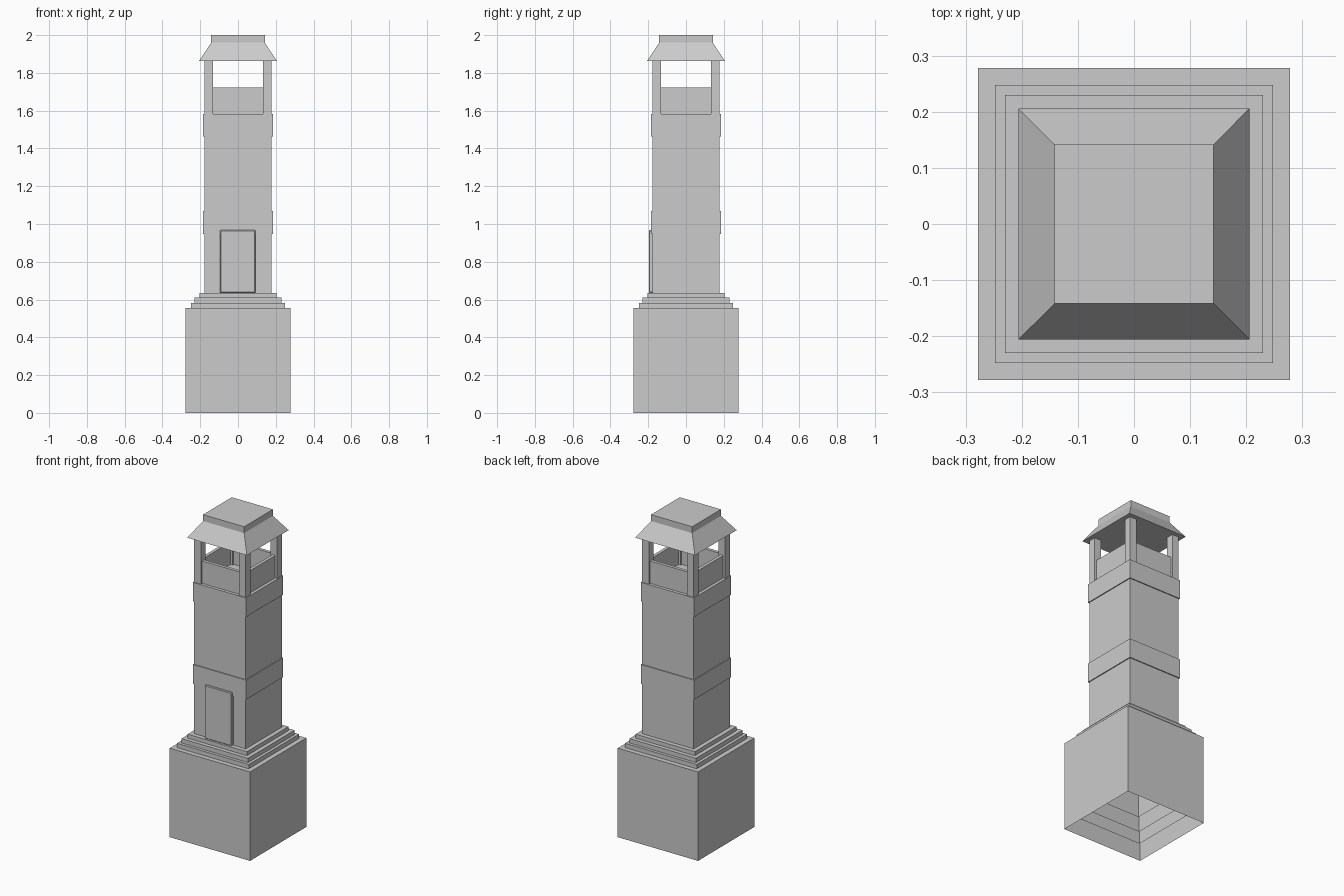
import bpy, bmesh

if "Cube" in bpy.data.objects:
    bpy.data.objects.remove(bpy.data.objects["Cube"])


def rings(name, levels, bottom=True, top=True):
    """Square tower section lofted through (half width, z) levels."""
    bm = bmesh.new()
    loops = [[bm.verts.new((sx * h, sy * h, z))
              for sx, sy in ((-1, -1), (1, -1), (1, 1), (-1, 1))]
             for h, z in levels]
    for a, b in zip(loops, loops[1:]):
        for i in range(4):
            j = (i + 1) % 4
            bm.faces.new((a[i], a[j], b[j], b[i]))
    if bottom:
        bm.faces.new(loops[0][::-1])
    if top:
        bm.faces.new(loops[-1])
    return finish(name, bm)


def box(name, lo, hi):
    """Box between two opposite corners."""
    bm = bmesh.new()
    bmesh.ops.create_cube(bm, size=1)
    for v in bm.verts:
        v.co = [(a + b) / 2 + c * (b - a) for a, b, c in zip(lo, hi, v.co)]
    return finish(name, bm)


def finish(name, bm):
    mesh = bpy.data.meshes.new(name)
    bm.to_mesh(mesh)
    bm.free()
    ob = bpy.data.objects.new(name, mesh)
    bpy.context.collection.objects.link(ob)
    return ob


# Plinth and steps: nested cubes with open undersides
for name, half, top in (("plinth", 0.278, 0.556), ("lower_step", 0.248, 0.583),
                        ("middle_step", 0.23, 0.61), ("upper_step", 0.205, 0.635)):
    rings(name, [(half, top - 2 * half), (half, top)], bottom=False)

# Shaft with two raised bands
rings("shaft", [(0.178, 0.635), (0.178, 1.58)], bottom=False)
rings("lower_band", [(0.184, 0.947), (0.184, 1.068)])
rings("upper_band", [(0.184, 1.463), (0.184, 1.582)])

# Door panel on the front, with a slightly bevelled face
door = box("door", (-0.095, -0.196, 0.635), (0.092, -0.17, 0.968))
bevel = door.modifiers.new("edge", 'BEVEL')
bevel.width = 0.004
bevel.segments = 1

# Corner posts of the lookout
for sx in (-1, 1):
    for sy in (-1, 1):
        x, y = sorted((sx * 0.132, sx * 0.178)), sorted((sy * 0.132, sy * 0.178))
        box("corner_post", (x[0], y[0], 1.58), (x[1], y[1], 1.866))

# Parapet panels set back between the posts
for s in (-1, 1):
    d = sorted((s * 0.145, s * 0.165))
    box("parapet_panel", (-0.134, d[0], 1.58), (0.134, d[1], 1.722))
    box("parapet_panel", (d[0], -0.134, 1.58), (d[1], 0.134, 1.722))

# Sloped roof with a flat raised cap
rings("roof", [(0.206, 1.863), (0.203, 1.868), (0.142, 1.96), (0.142, 2.0)])
